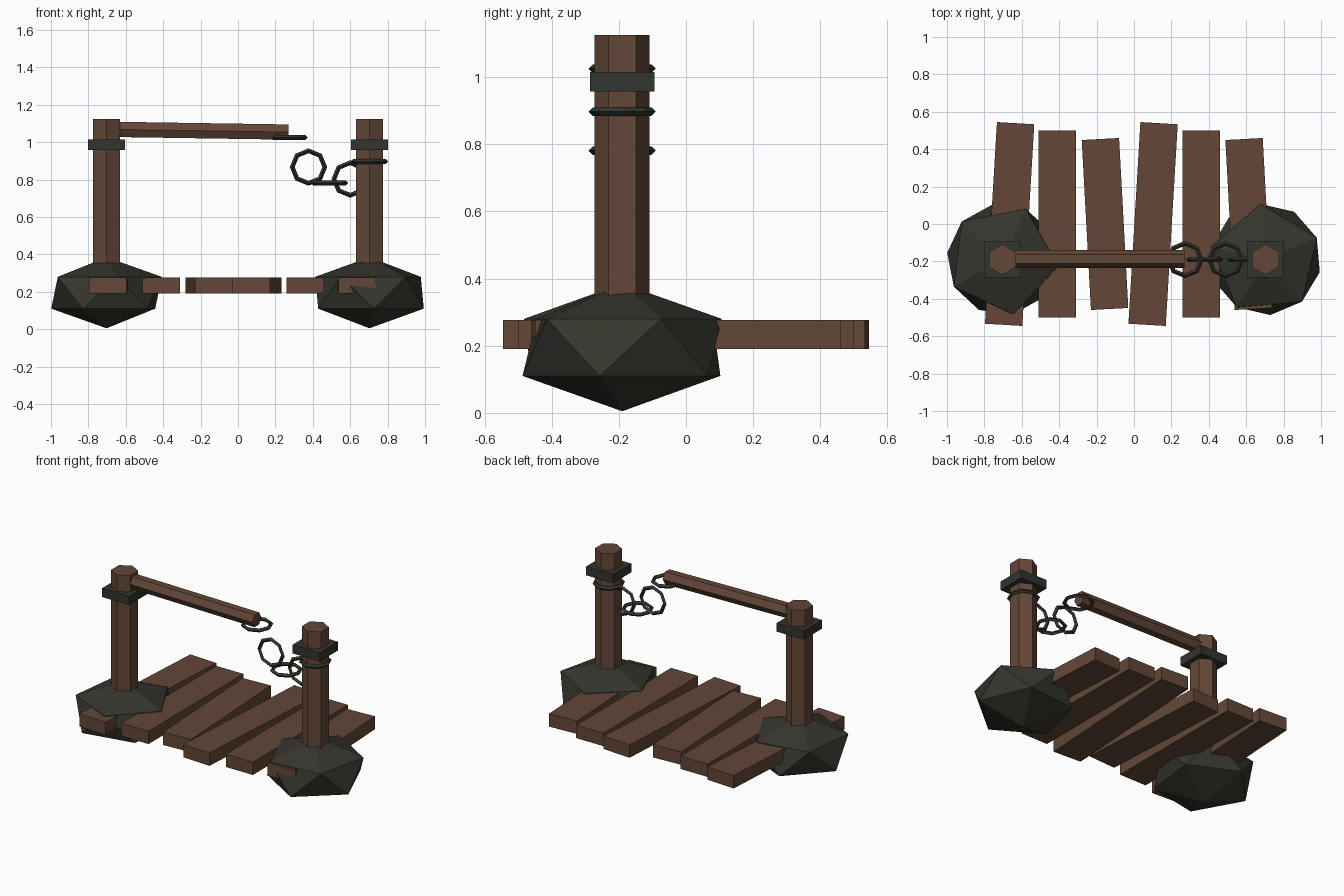
import bpy
from math import radians, pi
from mathutils import Matrix, Vector

cube = bpy.data.objects.get("Cube")
if cube:
    bpy.data.objects.remove(cube, do_unlink=True)


def material(name, color):
    mat = bpy.data.materials.new(name)
    mat.use_nodes = True
    mat.diffuse_color = (*color, 1)
    bsdf = mat.node_tree.nodes["Principled BSDF"]
    bsdf.inputs["Base Color"].default_value = (*color, 1)
    bsdf.inputs["Roughness"].default_value = 0.9
    return mat


wood = material("brown wood", (0.125, 0.063, 0.039))
stone = material("dark stone", (0.036, 0.036, 0.027))
iron = material("dark iron", (0.032, 0.035, 0.028))


def finish(name, mat):
    obj = bpy.context.object
    obj.name = obj.data.name = name
    obj.data.materials.append(mat)
    return obj


def box(name, mat, center, size, turn=0):
    bpy.ops.mesh.primitive_cube_add(size=1, location=center, rotation=(0, 0, radians(turn)))
    obj = finish(name, mat)
    obj.scale = size
    return obj


def hex_bar(name, mat, start, end, radius):
    # Six-sided bar between two points
    start, end = Vector(start), Vector(end)
    axis = end - start
    bpy.ops.mesh.primitive_cylinder_add(vertices=6, radius=radius, depth=axis.length,
                                        location=(start + end) / 2)
    obj = finish(name, mat)
    if abs(axis.x) > 0.1:
        obj.rotation_euler = (0, axis.angle(Vector((0, 0, 1))), 0)
        obj.data.transform(Matrix.Rotation(0, 4, "Z"))
    return obj


def link(name, x, z, upright):
    # Eight-sided chain link with a diamond cross-section
    bpy.ops.mesh.primitive_torus_add(major_segments=8, minor_segments=4,
                                     major_radius=0.087, minor_radius=0.013,
                                     location=(x, SIDE_Y, z),
                                     rotation=(pi / 2 if upright else 0, 0, 0))
    return finish(name, iron)


SIDE_Y = -0.19

# Walkway planks: x, length, turn
planks = [(-0.665, 1.08, -3.4), (-0.41, 1.0, 0), (-0.155, 0.91, 3.1),
          (0.102, 1.08, -3.4), (0.36, 1.0, 0), (0.613, 0.91, 3.1)]
for i, (x, length, turn) in enumerate(planks):
    box(f"plank_{i + 1}", wood, (x, 0, 0.233), (0.2, length, 0.086), turn)

# Boulders, posts and iron bands on both ends
for side, x, turn in (("right", -0.703, -7), ("left", 0.703, 23)):
    bpy.ops.mesh.primitive_ico_sphere_add(subdivisions=1, radius=1,
                                          location=(x, SIDE_Y, 0.195),
                                          rotation=(0, 0, radians(turn)))
    finish(f"{side}_boulder", stone).scale = (0.333, 0.333, 0.19)
    hex_bar(f"{side}_post", wood, (x, SIDE_Y, 0.2), (x, SIDE_Y, 1.125), 0.082)
    box(f"{side}_post_band", iron, (x, SIDE_Y, 0.986), (0.2, 0.192, 0.058))

# Broken handrail, sagging slightly
hex_bar("handrail", wood, (-0.70, -0.187, 1.069), (0.27, -0.187, 1.054), 0.047)

# Chain between the handrail and the left post
for i, (x, z, upright) in enumerate([(0.273, 1.025, False), (0.377, 0.867, True),
                                     (0.49, 0.781, False), (0.6, 0.803, True),
                                     (0.703, 0.897, False)]):
    link(f"chain_link_{i + 1}", x, z, upright)
